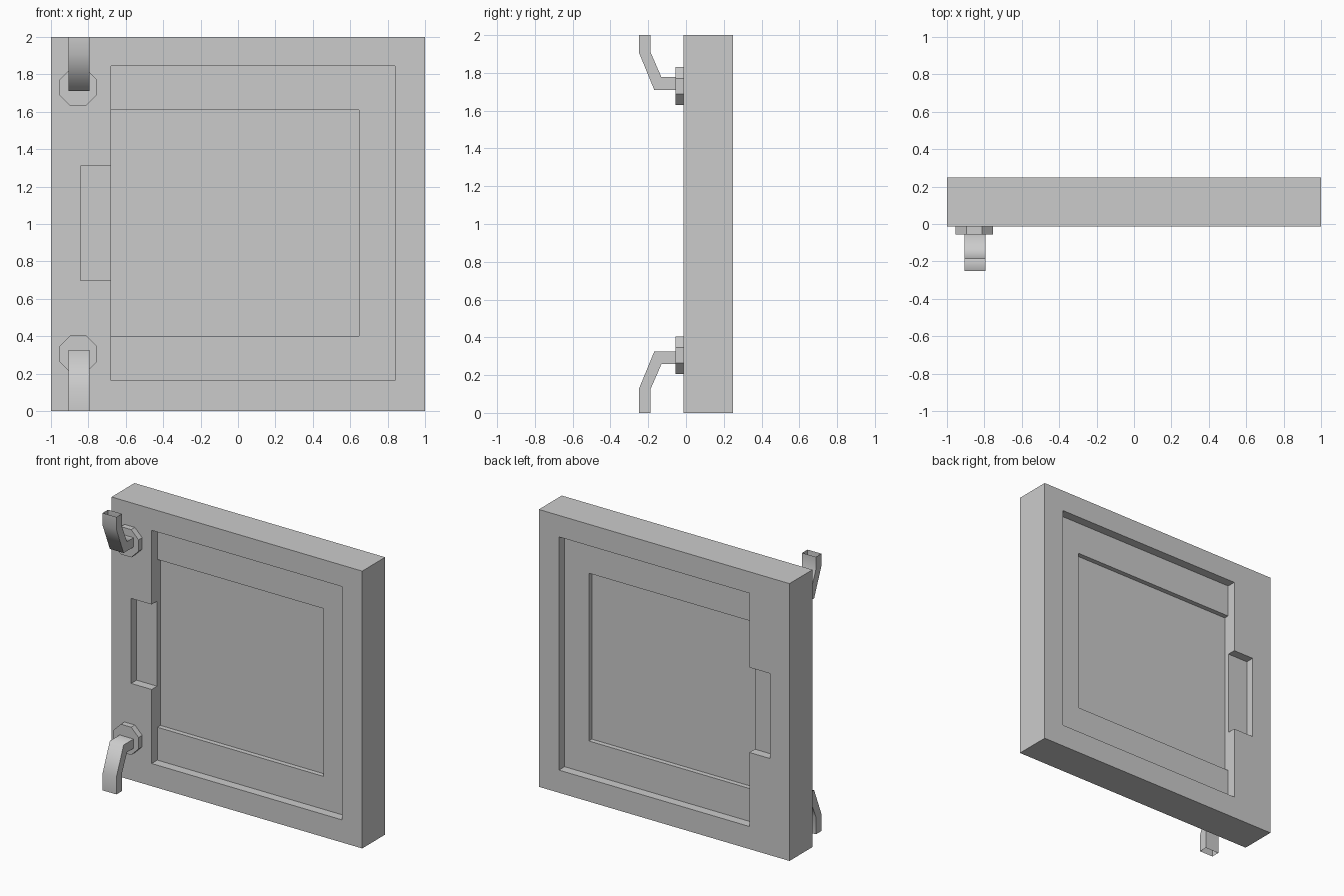
import bpy, bmesh, math

if "Cube" in bpy.data.objects:
    bpy.data.objects.remove(bpy.data.objects["Cube"])

Y0, Y1 = -0.013, 0.249      # front and back of the panel


def make_object(name, bm):
    bmesh.ops.recalc_face_normals(bm, faces=bm.faces)
    mesh = bpy.data.meshes.new(name)
    bm.to_mesh(mesh)
    bm.free()
    ob = bpy.data.objects.new(name, mesh)
    bpy.context.collection.objects.link(ob)
    return ob


def box(name, x0, x1, y0, y1, z0, z1):
    bm = bmesh.new()
    bmesh.ops.create_cube(bm, size=1)
    for v in bm.verts:
        v.co = ((x0 + x1) / 2 + v.co.x * (x1 - x0),
                (y0 + y1) / 2 + v.co.y * (y1 - y0),
                (z0 + z1) / 2 + v.co.z * (z1 - z0))
    return make_object(name, bm)


def cut(target, cutter):
    mod = target.modifiers.new("pocket", 'BOOLEAN')
    mod.operation = 'DIFFERENCE'
    mod.solver = 'EXACT'
    mod.object = cutter
    cutter.hide_render = True
    bpy.context.view_layer.objects.active = target
    bpy.ops.object.modifier_apply(modifier=mod.name)
    bpy.data.objects.remove(cutter)


# door panel with stepped pockets on both faces: x0, x1, z0, z1, depth
panel = box("door_panel", -1, 1, Y0, Y1, 0, 2)
pockets = [(-0.68, 0.84, 0.163, 1.845, 0.065),
           (-0.68, 0.647, 0.40, 1.61, 0.10),
           (-0.843, -0.6, 0.697, 1.31, 0.062)]
for x0, x1, z0, z1, d in pockets:
    cut(panel, box("front_cutter", x0, x1, Y0 - 0.1, Y0 + d, z0, z1))
    cut(panel, box("back_cutter", x0, x1, Y1 - d, Y1 + 0.1, z0, z1))


# hinge arm: bent rectangular tube, outer and inner (y, z) profile of each bend
def hinge_arm(name, rings, x0=-0.905, x1=-0.795):
    bm = bmesh.new()
    loops = [[bm.verts.new((x, y, z)) for x, (y, z) in
              ((x0, a), (x1, a), (x1, b), (x0, b))] for a, b in rings]
    for r, s in zip(loops, loops[1:]):
        for i in range(4):
            j = (i + 1) % 4
            bm.faces.new((r[i], r[j], s[j], s[i]))
    ob = make_object(name, bm)
    bpy.ops.object.select_all(action='DESELECT')
    ob.select_set(True)
    bpy.context.view_layer.objects.active = ob
    bpy.ops.object.shade_smooth_by_angle(angle=math.radians(75))


# octagonal mounting disc
def hinge_disc(name, zc, apothem=0.1):
    bm = bmesh.new()
    r = apothem / math.cos(math.pi / 8)
    ring = [bm.verts.new((-0.855 + r * math.cos(a), -0.055, zc + r * math.sin(a)))
            for a in (math.pi / 8 + i * math.pi / 4 for i in range(8))]
    face = bm.faces.new(ring)
    ext = bmesh.ops.extrude_face_region(bm, geom=[face], use_keep_orig=True)
    for v in ext["geom"]:
        if isinstance(v, bmesh.types.BMVert):
            v.co.y = Y0
    make_object(name, bm)


upper = [((-0.25, 2.0), (-0.188, 2.0)),
         ((-0.25, 1.91), (-0.188, 1.91)),
         ((-0.168, 1.71), (-0.13, 1.777)),
         ((-0.055, 1.71), (-0.055, 1.777))]
hinge_arm("upper_hinge_arm", upper)
hinge_disc("upper_hinge_disc", 1.73)

# lower hinge mirrors the upper one, slightly raised
lower = [tuple((y, 0.0 if z == 2.0 else 2.035 - z) for y, z in ring) for ring in upper]
hinge_arm("lower_hinge_arm", lower)
hinge_disc("lower_hinge_disc", 0.305)
